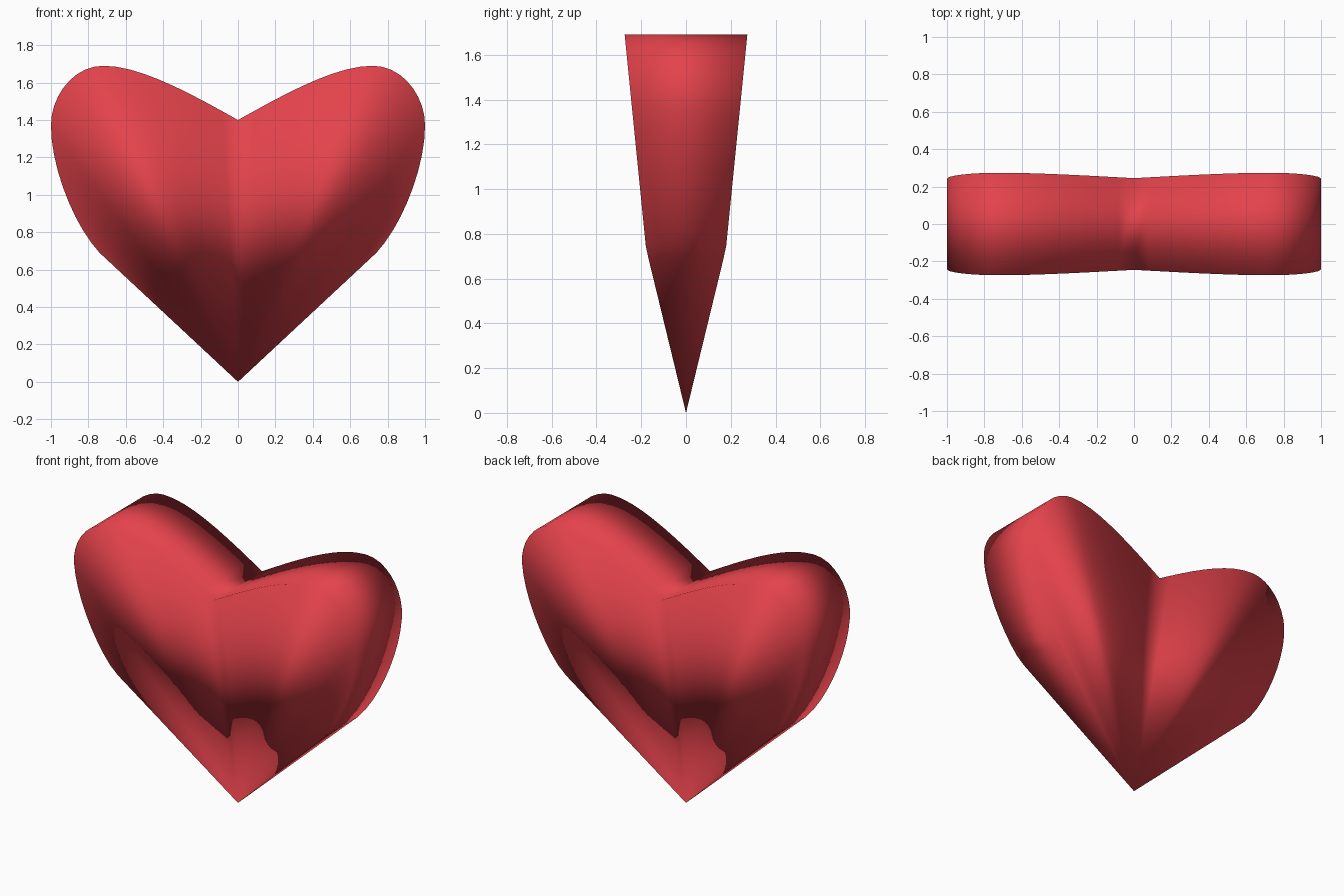
import bpy
import bmesh
from mathutils import Vector
from mathutils.geometry import interpolate_bezier

cube = bpy.data.objects.get("Cube")
if cube:
    bpy.data.objects.remove(cube, do_unlink=True)

# Red material
red = bpy.data.materials.new("heart_red")
red.use_nodes = True
color = (0.77, 0.055, 0.07, 1.0)
red.diffuse_color = color
red.node_tree.nodes["Principled BSDF"].inputs["Base Color"].default_value = color

# Half outline: notch, lobe peak, widest point, lower corner
segments = [
    ((0, 1.4), (0.25, 1.54), (0.52, 1.69), (0.72, 1.69)),
    ((0.72, 1.69), (0.88, 1.69), (1, 1.53), (1, 1.37)),
    ((1, 1.37), (1, 1.15), (0.88, 0.84), (0.74, 0.69)),
]
half = []
for seg in segments:
    points = interpolate_bezier(*[Vector((x, 0, z)) for x, z in seg], 10)
    half += points if not half else points[1:]
outline = [Vector((-p.x, 0, p.z)) for p in reversed(half[1:])] + half


def half_depth(z):
    """The body thickens with height and narrows to the tip."""
    return min(0.105 + 0.1 * z, 0.243 * z)


# Heart body: front and back fans from the tip, joined by an outer band
bm = bmesh.new()
tip = bm.verts.new((0, 0, 0))
front, back = [
    [bm.verts.new((p.x, side * half_depth(p.z), p.z)) for p in outline]
    for side in (-1, 1)
]
for i in range(len(outline) - 1):
    bm.faces.new((tip, front[i], front[i + 1]))
    bm.faces.new((tip, back[i + 1], back[i]))
    bm.faces.new((front[i], back[i], back[i + 1], front[i + 1]))
for end in (0, -1):
    bm.faces.new((tip, front[end], back[end]))
bmesh.ops.recalc_face_normals(bm, faces=bm.faces)

mesh = bpy.data.meshes.new("heart")
bm.to_mesh(mesh)
bm.free()
mesh.materials.append(red)
mesh.shade_smooth()
heart = bpy.data.objects.new("heart", mesh)
bpy.context.collection.objects.link(heart)
